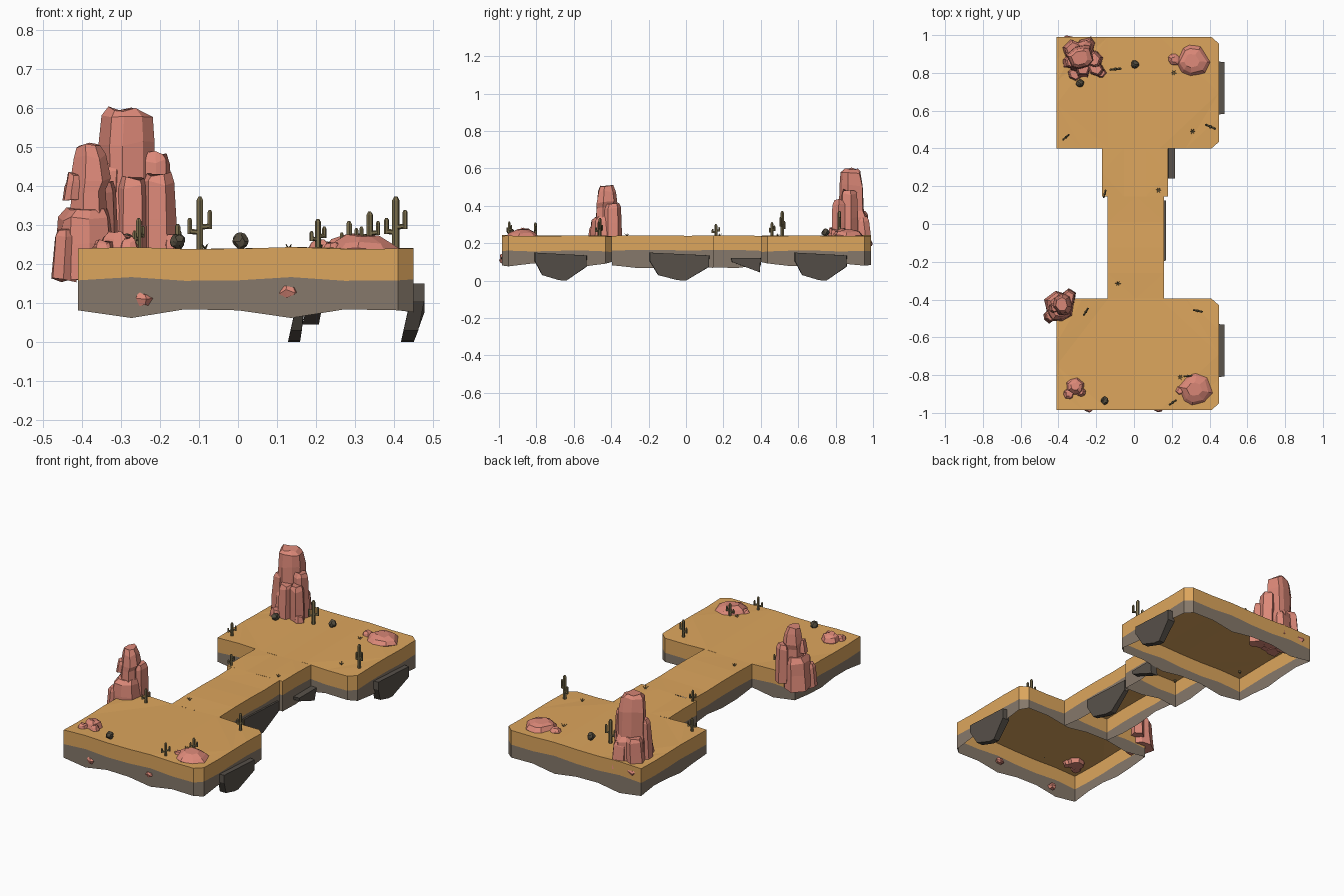
import bpy, bmesh, math, random
from mathutils import Vector, Matrix

if "Cube" in bpy.data.objects:
    bpy.data.objects.remove(bpy.data.objects["Cube"])

random.seed(4)


def material(name, c):
    m = bpy.data.materials.new(name)
    m.diffuse_color = (*c, 1)
    m.use_nodes = True
    m.node_tree.nodes["Principled BSDF"].inputs["Base Color"].default_value = m.diffuse_color
    return m


SAND = material("sand", (0.72, 0.38, 0.11))
EARTH = material("earth", (0.24, 0.19, 0.145))
RED = material("red_rock", (0.72, 0.25, 0.19))
SLATE = material("slate", (0.10, 0.085, 0.07))
GREEN = material("cactus_olive", (0.20, 0.16, 0.075))
DRY = material("dry_twig", (0.09, 0.075, 0.05))


def finish(bm, name, *mats, fix=True):
    if fix:
        bmesh.ops.recalc_face_normals(bm, faces=bm.faces)
    me = bpy.data.meshes.new(name)
    bm.to_mesh(me)
    bm.free()
    for m in mats:
        me.materials.append(m)
    ob = bpy.data.objects.new(name, me)
    bpy.context.collection.objects.link(ob)
    return ob


# Gently wavy heights shared by all ground pieces
def heights(x, y):
    a, b = math.cos(15.3 * (x - 0.13)), math.cos(15.3 * (y + 0.6))
    return (0.239 + 0.003 * a + 0.002 * b,
            0.158 + 0.006 * a + 0.003 * b,
            0.085 - 0.014 * a - 0.010 * b)


# Open-bottomed ground: wavy top plus a two-band skirt (outline runs counter-clockwise)
def ground(name, outline, skip=()):
    bm = bmesh.new()
    pts, walled = [], []
    for i, p in enumerate(outline):
        q = outline[(i + 1) % len(outline)]
        n = max(1, round(math.dist(p, q) / 0.13))
        for k in range(n):
            t = k / n
            pts.append((p[0] + (q[0] - p[0]) * t, p[1] + (q[1] - p[1]) * t))
            walled.append(i not in skip)
    rings = [[bm.verts.new((x, y, heights(x, y)[r])) for x, y in pts] for r in range(3)]
    top = bm.faces.new(rings[0])
    for r in range(2):
        for i in range(len(pts)):
            j = (i + 1) % len(pts)
            if walled[i]:
                f = bm.faces.new((rings[r][j], rings[r][i], rings[r + 1][i], rings[r + 1][j]))
                f.material_index = r
    bmesh.ops.triangulate(bm, faces=[top])
    loose = [v for v in bm.verts if not v.link_faces]
    bmesh.ops.delete(bm, geom=loose, context='VERTS')
    finish(bm, name, SAND, EARTH, fix=False)


def pad(y0, y1):
    return [(-0.41, y0), (0.41, y0), (0.45, y0 + 0.035), (0.45, y1 - 0.035), (0.41, y1), (-0.41, y1)]


ground("south_ground", pad(-0.985, -0.395))
ground("north_ground", [(-0.41, 0.4), (0.41, 0.4), (0.45, 0.435), (0.45, 0.955), (0.41, 0.99), (-0.41, 0.99)])
ground("bridge_ground", [(-0.14, -0.395), (0.16, -0.395), (0.16, 0.145), (-0.14, 0.145)], skip=(0, 2))
ground("bridge_wide_ground", [(-0.17, 0.145), (0.18, 0.145), (0.18, 0.4), (-0.17, 0.4)], skip=(2,))


# Faceted rock lofted through rings of (x, y, z, radius x, radius y)
def rock(name, rings, sides=7, jitter=0.12):
    bm = bmesh.new()
    turn = random.uniform(0, 6.28)
    wob = [(random.uniform(-0.25, 0.25), random.uniform(1 - jitter, 1 + jitter)) for _ in range(sides)]
    loops = []
    for cx, cy, z, rx, ry in rings:
        loop = []
        for i, (da, s) in enumerate(wob):
            a = turn + 2 * math.pi * i / sides + da
            s *= random.uniform(0.96, 1.04)
            loop.append(bm.verts.new((cx + rx * s * math.cos(a), cy + ry * s * math.sin(a),
                                      z + random.uniform(-0.007, 0.007))))
        loops.append(loop)
    for lo, hi in zip(loops, loops[1:]):
        for i in range(sides):
            j = (i + 1) % sides
            bm.faces.new((lo[i], lo[j], hi[j], hi[i]))
    bm.faces.new(loops[0])
    bm.faces.new(loops[-1])
    finish(bm, name, RED)


# Straight-sided column with a bevelled crown
def column(name, x, y, z0, z1, rx, ry, lean=(0, 0), sides=7):
    lx, ly = lean
    rock(name, [(x, y, z0, rx, ry),
                (x + lx * 0.5, y + ly * 0.5, (z0 + z1) / 2, rx * 0.95, ry * 0.95),
                (x + lx, y + ly, z1 - 0.022, rx * 0.9, ry * 0.9),
                (x + lx, y + ly, z1, rx * 0.68, ry * 0.68)], sides)


# North-west tower
rock("tall_tower", [(-0.275, 0.89, 0.19, 0.085, 0.095), (-0.275, 0.89, 0.34, 0.08, 0.085),
                    (-0.28, 0.885, 0.37, 0.07, 0.07), (-0.28, 0.885, 0.51, 0.071, 0.066),
                    (-0.278, 0.88, 0.58, 0.064, 0.056), (-0.285, 0.88, 0.598, 0.045, 0.04)], 8)
for i, (x, y, z1, r, lean) in enumerate([
        (-0.20, 0.825, 0.43, 0.045, (-0.003, 0)), (-0.212, 0.87, 0.485, 0.047, (-0.006, 0)),
        (-0.27, 0.815, 0.42, 0.046, (0, 0.01)), (-0.335, 0.86, 0.46, 0.046, (0.012, 0)),
        (-0.33, 0.925, 0.37, 0.05, (0.01, 0)), (-0.25, 0.945, 0.34, 0.048, (0, -0.01)),
        (-0.31, 0.795, 0.28, 0.04, (0, 0)), (-0.175, 0.80, 0.27, 0.032, (0, 0))]):
    column(f"tall_tower_side_{i}", x, y, 0.19, z1, r, r, lean, 6)

# West tower hanging over the pad edge
rock("west_tower_base", [(-0.395, -0.44, 0.165, 0.08, 0.082), (-0.39, -0.44, 0.25, 0.078, 0.08),
                         (-0.39, -0.44, 0.315, 0.07, 0.075), (-0.385, -0.435, 0.345, 0.055, 0.058)], 8)
rock("west_tower_top", [(-0.385, -0.43, 0.3, 0.056, 0.06), (-0.385, -0.43, 0.39, 0.05, 0.055),
                        (-0.38, -0.425, 0.42, 0.058, 0.06), (-0.38, -0.425, 0.475, 0.047, 0.052),
                        (-0.385, -0.425, 0.505, 0.034, 0.038)], 7)
column("west_tower_knob", -0.425, -0.445, 0.36, 0.43, 0.027, 0.03, (0.006, 0), 6)
column("west_tower_foot", -0.445, -0.49, 0.16, 0.29, 0.034, 0.036, (0.006, 0.004), 6)
column("west_tower_shoulder", -0.34, -0.39, 0.2, 0.41, 0.04, 0.045, (-0.004, 0), 6)


# Low mounds poking through the sand
def mound(name, x, y, r, h):
    rock(name, [(x, y, 0.215, r * 0.85, r * 0.8), (x, y, 0.24, r, r * 0.95),
                (x, y, 0.24 + h * 0.6, r * 0.8, r * 0.75),
                (x - r * 0.05, y, 0.24 + h, r * 0.45, r * 0.4)], 8, 0.06)


for i, m in enumerate([(0.31, 0.865, 0.092, 0.033), (0.215, 0.87, 0.035, 0.018),
                       (0.325, -0.875, 0.088, 0.03), (0.245, -0.88, 0.025, 0.015),
                       (-0.31, -0.86, 0.05, 0.04), (-0.345, -0.9, 0.03, 0.02), (-0.28, -0.89, 0.025, 0.025)]):
    mound(f"mound_{i}", *m)

# Stones set into the skirts
for i, (x, y, z) in enumerate([(-0.242, -0.977, 0.11), (0.13, -0.977, 0.13), (-0.35, 0.98, 0.2)]):
    rock(f"wall_stone_{i}", [(x, y, z - 0.014, 0.015, 0.014), (x, y, z, 0.026, 0.02),
                             (x, y, z + 0.014, 0.017, 0.013)], 6)


# Leaning slate slabs below the right edge: side profile given a thickness in x
def slab(name, x, y, profile, top_w=0.03, flip=1):
    bm = bmesh.new()
    inner, outer = [], []
    for dy, z in profile:
        t = max(0, min(1, z / 0.13))
        inner.append(bm.verts.new((x - 0.03 + 0.03 * t, y + dy, z)))
        outer.append(bm.verts.new((x + top_w * (0.1 + 0.9 * min(1, z / 0.07)), y + dy * 0.98, z)))
    bm.faces.new(inner)
    bm.faces.new(outer)
    n = len(profile)
    for i in range(n):
        j = (i + 1) % n
        bm.faces.new((inner[i], inner[j], outer[j], outer[i]))
    finish(bm, name, SLATE)


SLAB = [(-0.14, 0.15), (-0.14, 0.105), (-0.10, 0.03), (-0.01, 0.003), (0.03, 0.0), (0.14, 0.075), (0.14, 0.135)]
slab("slab_south", 0.448, -0.67, SLAB)
slab("slab_north", 0.448, 0.72, SLAB)
slab("slab_bridge", 0.158, -0.035, [(d * 1.15, z) for d, z in SLAB], 0.012)
slab("slab_small", 0.185, 0.32, [(-0.08, 0.12), (-0.075, 0.1), (0.075, 0.045), (0.08, 0.12)], 0.033)


def tube(bm, p, q, r0, r1):
    p, q = Vector(p), Vector(q)
    d = q - p
    mat = Matrix.Translation((p + q) / 2) @ d.to_track_quat('Z', 'Y').to_matrix().to_4x4()
    bmesh.ops.create_cone(bm, cap_ends=True, segments=6, radius1=r0, radius2=r1, depth=d.length, matrix=mat)


# Cacti: trunk with rounded tip and two bent arms
def cactus(name, x, y, h, angle):
    bm = bmesh.new()
    r = 0.0055 + 0.03 * h

    def stalk(px, z0, z1, rad):
        tube(bm, (px, 0, z0), (px, 0, z1 - rad), rad, rad)
        tube(bm, (px, 0, z1 - rad), (px, 0, z1), rad, rad * 0.45)

    stalk(0, -0.01, h, r)
    for s, low, high in ((1, 0.42, 0.75), (-1, 0.32, 0.6)):
        ax, ar = s * (0.011 + 0.11 * h), r * 0.7
        tube(bm, (0, 0, h * low), (ax, 0, h * low + 0.003), ar, ar)
        stalk(ax, h * low - ar * 0.6, h * high, ar)
    ob = finish(bm, name, GREEN)
    ob.location = (x, y, 0.238)
    ob.rotation_euler.z = angle


for i, c in enumerate([(-0.098, 0.82, 0.135, 0.1), (0.405, 0.515, 0.135, -0.4), (-0.36, 0.46, 0.075, 0.7),
                       (-0.155, 0.16, 0.065, 1.3), (-0.255, -0.465, 0.08, 1.0), (0.338, -0.46, 0.097, -0.2),
                       (0.205, -0.945, 0.078, 0.6), (0.285, -0.805, 0.073, 0.1)]):
    cactus(f"cactus_{i}", *c)

# Tumbleweeds: twiggy balls
for i, (x, y) in enumerate([(-0.285, 0.745), (0.005, 0.845), (-0.155, -0.935)]):
    bm = bmesh.new()
    bmesh.ops.create_icosphere(bm, subdivisions=2, radius=0.021)
    for v in bm.verts:
        v.co *= random.uniform(0.82, 1.15)
    ob = finish(bm, f"tumbleweed_{i}", DRY)
    ob.location = (x, y, 0.258)

# Dry grass tufts: fans of thin blades
for i, (x, y) in enumerate([(0.31, 0.49), (0.13, 0.18), (-0.085, -0.315), (0.21, 0.80), (0.245, -0.81)]):
    bm = bmesh.new()
    for k in range(6):
        a = k * 1.05 + i
        c, s = math.cos(a), math.sin(a)
        vs = [bm.verts.new(p) for p in ((-s * 0.004, c * 0.004, 0), (s * 0.004, -c * 0.004, 0),
                                        (c * 0.016, s * 0.016, 0.014))]
        bm.faces.new(vs)
    ob = finish(bm, f"grass_tuft_{i}", GREEN)
    ob.location = (x, y, 0.239)
